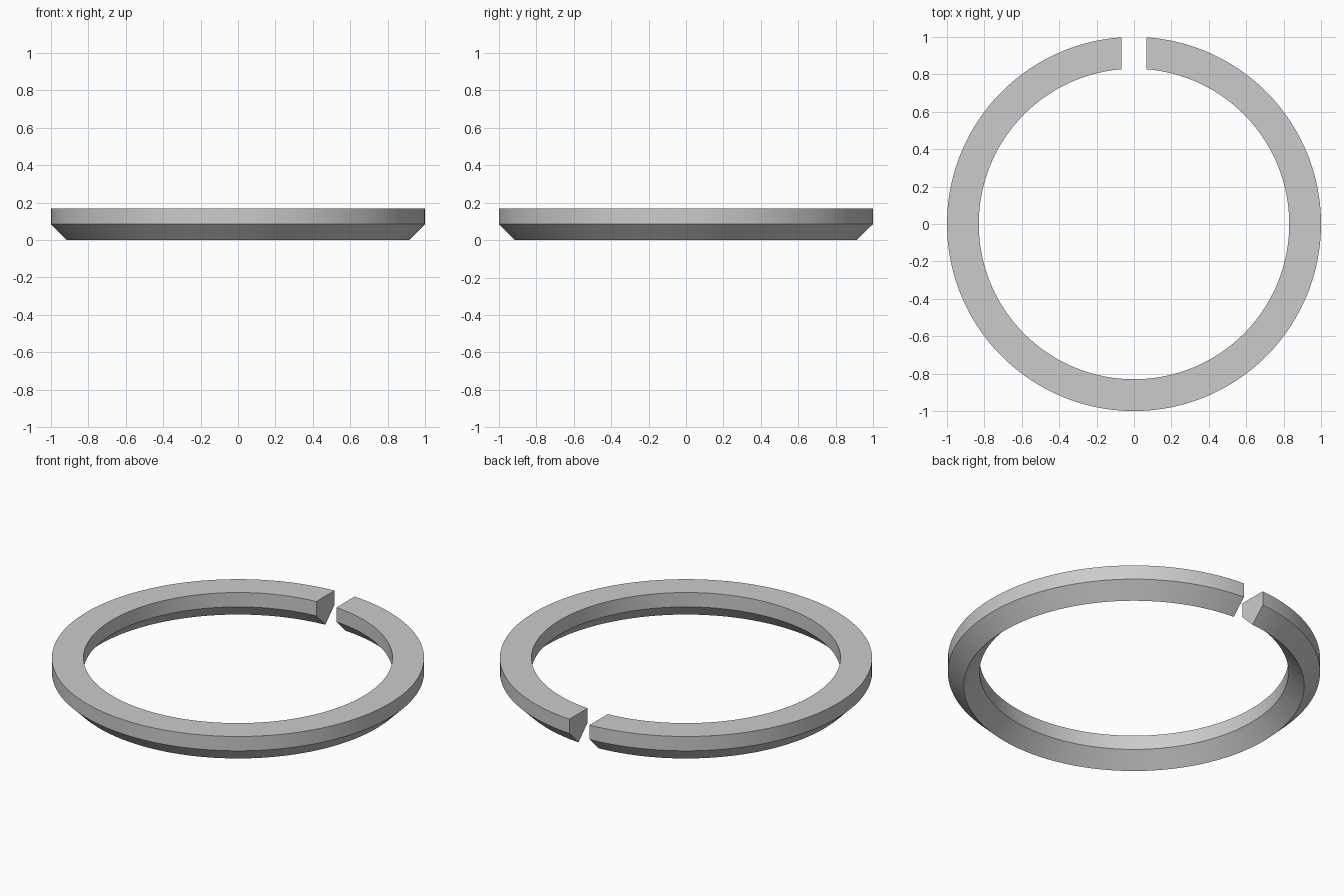
import bpy
import bmesh
import math

cube = bpy.data.objects.get("Cube")
if cube:
    bpy.data.objects.remove(cube, do_unlink=True)

OUTER, INNER = 1.0, 0.83
MIDDLE = (OUTER + INNER) / 2
TOP, SHOULDER = 0.17, 0.085
HALF_GAP = 0.066
STEPS = 160

# Five-sided section: flat top, straight walls, V-shaped underside
profile = [(INNER, TOP), (OUTER, TOP), (OUTER, SHOULDER),
           (MIDDLE, 0), (INNER, SHOULDER)]


def ring_point(radius, z, t):
    """Point at fraction t round the ring, leaving a parallel-sided gap at the back."""
    start = math.asin(HALF_GAP / radius)
    angle = start + t * (2 * math.pi - 2 * start)
    return (radius * math.sin(angle), radius * math.cos(angle), z)


# Sweep the section round the ring
bm = bmesh.new()
sections = [[bm.verts.new(ring_point(r, z, i / STEPS)) for r, z in profile]
            for i in range(STEPS + 1)]
count = len(profile)
for a, b in zip(sections, sections[1:]):
    for j in range(count):
        k = (j + 1) % count
        bm.faces.new((a[j], a[k], b[k], b[j]))

# Flat ends either side of the gap
bm.faces.new(sections[0])
bm.faces.new(sections[-1])
bmesh.ops.recalc_face_normals(bm, faces=bm.faces)

mesh = bpy.data.meshes.new("split_ring")
bm.to_mesh(mesh)
bm.free()
ring = bpy.data.objects.new("split_ring", mesh)
bpy.context.collection.objects.link(ring)

# Plain grey material
grey = bpy.data.materials.new("light_grey")
grey.use_nodes = True
colour = (0.6, 0.6, 0.6, 1)
grey.diffuse_color = colour
grey.node_tree.nodes["Principled BSDF"].inputs["Base Color"].default_value = colour
mesh.materials.append(grey)

# Smooth round the ring, crisp along the section corners
bpy.ops.object.select_all(action="DESELECT")
ring.select_set(True)
bpy.context.view_layer.objects.active = ring
bpy.ops.object.shade_smooth_by_angle(angle=math.radians(30))
